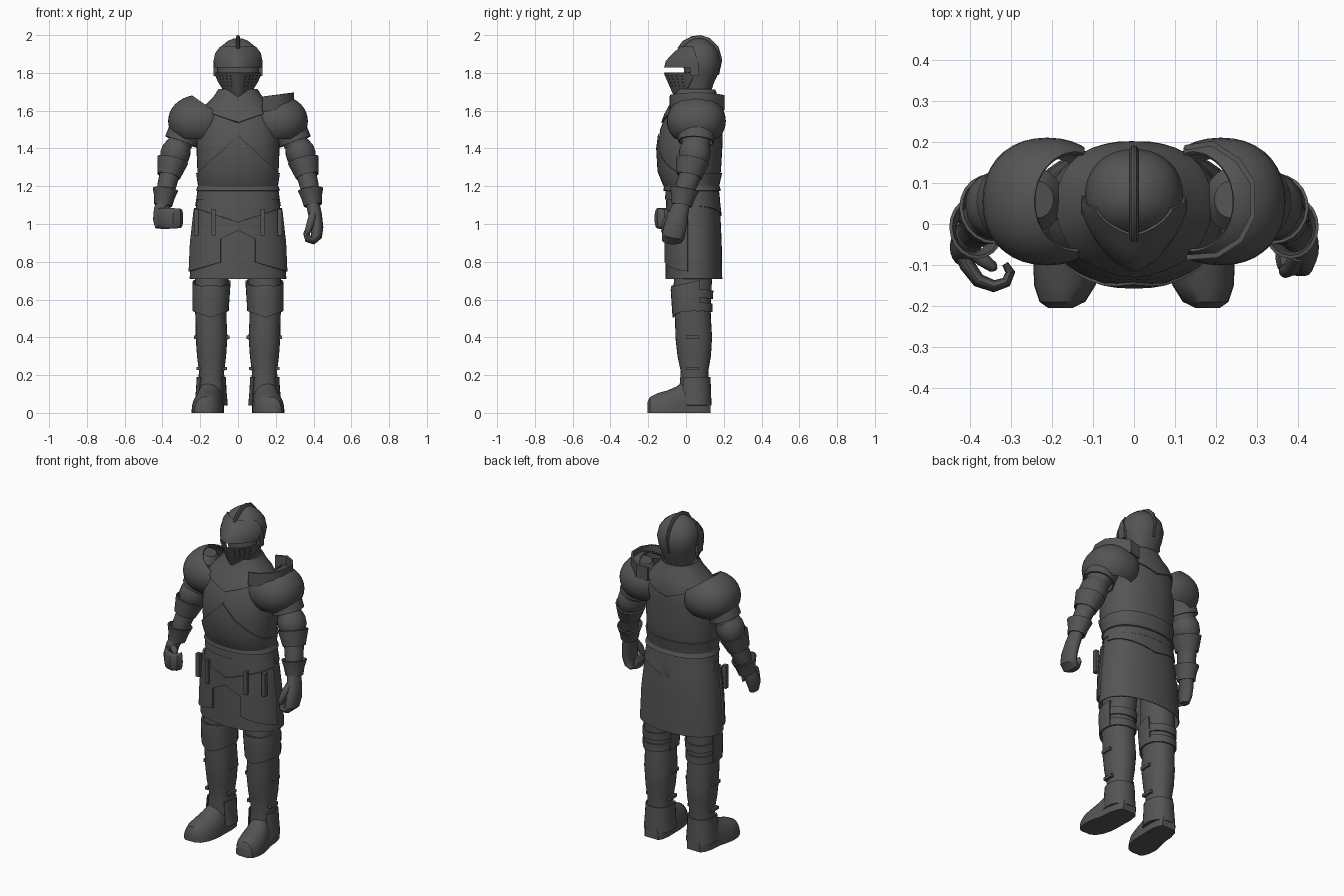
import bpy, bmesh, math
from mathutils import Vector, Matrix

old = bpy.data.objects.get("Cube")
if old:
    bpy.data.objects.remove(old, do_unlink=True)


def material(name, value):
    m = bpy.data.materials.new(name)
    m.use_nodes = True
    m.diffuse_color = (value, value, value, 1)
    bsdf = next(n for n in m.node_tree.nodes if n.type == 'BSDF_PRINCIPLED')
    bsdf.inputs["Base Color"].default_value = m.diffuse_color
    bsdf.inputs["Roughness"].default_value = 0.6
    return m


STEEL = material("dark steel", 0.09)
HOLE = material("hole black", 0.015)
made = []


def finish(name, bm, s=1, thick=0, mat=STEEL):
    if s < 0:
        bmesh.ops.scale(bm, vec=(-1, 1, 1), verts=bm.verts)
        bmesh.ops.reverse_faces(bm, faces=bm.faces)
    me = bpy.data.meshes.new(name)
    bm.to_mesh(me)
    bm.free()
    me.materials.append(mat)
    ob = bpy.data.objects.new(name, me)
    bpy.context.collection.objects.link(ob)
    if thick:
        mod = ob.modifiers.new("thickness", 'SOLIDIFY')
        mod.thickness, mod.offset = thick, 1
    made.append(ob)


def skin(name, rings, s=1, thick=0, cuts=(), mat=STEEL):
    """Skin closed rings; a thickness makes an open shell, cuts keep the normal's side."""
    bm = bmesh.new()
    rows = [[bm.verts.new(p) for p in r] for r in rings]
    n = len(rows[0])
    for a, b in zip(rows, rows[1:]):
        for i in range(n):
            bm.faces.new((a[i], a[(i + 1) % n], b[(i + 1) % n], b[i]))
    caps = [bm.faces.new(rows[0]), bm.faces.new(rows[-1])]
    bmesh.ops.recalc_face_normals(bm, faces=bm.faces)
    if thick:
        bmesh.ops.delete(bm, geom=caps, context='FACES_ONLY')
    for co, no in cuts:
        bmesh.ops.bisect_plane(bm, geom=bm.verts[:] + bm.edges[:] + bm.faces[:],
                               plane_co=co, plane_no=no, clear_inner=True)
    finish(name, bm, s, thick, mat)


def spow(v, e):
    return math.copysign(abs(v) ** e, v)


def oval_point(z, rx, yf, yb, cx, cy, ef, t):
    e = ef if math.sin(t) < 0 else 2.2
    y = spow(math.sin(t), 2 / e)
    return Vector((cx + rx * spow(math.cos(t), 2 / e), cy + y * ((cy - yf) if y < 0 else (yb - cy)), z))


def hull(levels, g=0, cy=None, ef=2.2, n=40):
    """Level rings from (z, half width, front y, back y, centre x)."""
    out = []
    for z, rx, yf, yb, *cx in levels:
        c = (yf + yb) / 2 if cy is None else cy
        out.append([oval_point(z, rx + g, yf - g, yb + g, cx[0] if cx else 0, c, ef, math.tau * i / n)
                    for i in range(n)])
    return out


def tube(path, wide=(0, 1, 0), n=20):
    """Rings square to a path of (point, thin radius, wide radius)."""
    pts = [Vector(p[0]) for p in path]
    out = []
    for i, (_, a, b) in enumerate(path):
        t = (pts[min(i + 1, len(pts) - 1)] - pts[max(i - 1, 0)]).normalized()
        u = t.cross(Vector(wide)).normalized()
        w = u.cross(t)
        out.append([pts[i] + u * a * math.cos(k) + w * b * math.sin(k)
                    for k in (math.tau * j / n for j in range(n))])
    return out


def box(name, at, size, s=1):
    bm = bmesh.new()
    bmesh.ops.create_cube(bm, size=1, matrix=Matrix.Translation(at) @ Matrix.Diagonal((*size, 1)))
    finish(name, bm, s)


# Torso with gorget and lower breastplate
TORSO = [(1.18, .20, -.10, .165), (1.21, .205, -.115, .17), (1.28, .215, -.143, .185), (1.4, .22, -.15, .192),
         (1.5, .215, -.137, .195), (1.58, .195, -.105, .192), (1.63, .16, -.078, .18),
         (1.67, .12, -.055, .16), (1.71, .095, -.04, .145)]
skin("torso", hull(TORSO))
skin("gorget", hull(TORSO, .002), thick=.008,
     cuts=[((0, 0, 1.535), (k, 0, 1)) for k in (-.35, .35)])
skin("lower_breastplate", hull(TORSO, .001), thick=.007,
     cuts=[((0, 0, 1.47), (k, 0, -1)) for k in (-.95, .95)] + [((0, .02, 0), (0, -1, 0))])
skin("back_waist_plate", hull(TORSO, .001), thick=.007,
     cuts=[((0, 0, 1.27), (0, 0, -1)), ((0, .02, 0), (0, 1, 0))])
skin("waist_flange", hull([(1.175, .215, -.112, .178), (1.2, .205, -.108, .168)]), thick=.008)

# Belt, skirt and hip plates
SKIRT = [(.71, .252, -.105, .188), (.9, .243, -.105, .185), (1.05, .225, -.104, .178), (1.14, .21, -.1, .168)]
skin("skirt", hull(SKIRT), thick=.004)
skin("belt", hull([(1.13, .213, -.103, .172), (1.185, .206, -.1, .166)]), thick=.008)
skin("back_fauld", hull(SKIRT, .002), thick=.008,
     cuts=[((0, 0, 1.04), (k, 0, 1)) for k in (-.25, .25)] + [((0, .04, 0), (0, 1, 0))])
PLATE_TOP = ((0, 0, 1.01), (.33, 0, -1))
for s, side in ((1, "left"), (-1, "right")):
    skin(side + "_hip_plate", hull(SKIRT, .006), s, .01,
         [PLATE_TOP, ((.09, 0, 0), (1, 0, 0)), ((0, .01, 0), (0, -1, 0)), ((0, 0, .825), (.3, 0, 1))])
    skin(side + "_hip_plate_arch", hull(SKIRT, .006), s, .01,
         [PLATE_TOP, ((0, 0, 0), (1, 0, 0)), ((.09, 0, 0), (-1, 0, 0)), ((0, 0, 0), (0, -1, 0)),
          ((0, 0, .965), (.5, 0, 1))])
    box(side + "_inner_strap", (.13, -.108, 1.01), (.022, .018, .14), s)
    box(side + "_outer_strap", (.222, -.062, 1.01), (.024, .026, .14), s)

# Helmet skull, crest, visor and slit
SKULL = [(1.69, .08, -.02, .13), (1.74, .09, -.02, .145), (1.8, .11, -.01, .172), (1.86, .12, -.015, .183),
         (1.91, .11, -.025, .172), (1.945, .085, -.008, .148), (1.97, .052, .02, .118), (1.983, .02, .05, .09)]
skin("helmet_skull", hull(SKULL, cy=.065))
skin("helmet_crest", tube([((0, -.035, 1.925), .012, .011), ((0, -.01, 1.957), .014, .011),
                           ((0, .035, 1.981), .014, .011), ((0, .075, 1.986), .014, .011),
                           ((0, .12, 1.972), .014, .011), ((0, .16, 1.932), .014, .011),
                           ((0, .18, 1.87), .012, .011), ((0, .165, 1.79), .01, .011)], (1, 0, 0), 10))
UPPER = [(1.828, .12, -.108, .1), (1.86, .122, -.1, .1), (1.9, .114, -.062, .1), (1.935, .09, -.022, .1)]
LOWER = [(1.675, .055, -.055, .08), (1.70, .078, -.066, .09), (1.75, .1, -.088, .1), (1.802, .118, -.11, .1)]
skin("upper_visor", hull(UPPER, cy=.045, ef=1.5), thick=.008, cuts=[((0, .07, 1.83), (0, -1, -.3))])
skin("lower_visor", hull(LOWER, cy=.045, ef=1.5), thick=.008, cuts=[((0, .05, 1.8), (0, -1, .5))])
for s, side in ((1, "left"), (-1, "right")):
    box(side + "_visor_hinge", (.119, .045, 1.82), (.02, .045, .075), s)

# Breathing holes as thin discs on the visor
bm = bmesh.new()
for a, b, f in ((1, 2, .7), (2, 3, .05), (2, 3, .38), (2, 3, .7)):
    for t in (-.55, -.75, -.95, -1.15):
        for m in (t, -math.pi - t):
            def on_visor(f, m):
                lev = [x + (y - x) * f for x, y in zip(LOWER[a], LOWER[b])]
                return oval_point(*lev, 0, .045, 1.5, m)
            p = on_visor(f, m)
            no = (on_visor(f, m + .02) - p).cross(on_visor(f + .02, m) - p).normalized()
            bmesh.ops.create_circle(bm, cap_ends=True, segments=8, radius=.006,
                                    matrix=Matrix.Translation(p + no * .0095) @ no.to_track_quat('Z', 'Y').to_matrix().to_4x4())
finish("visor_holes", bm, mat=HOLE)

LEG = [(.04, .078, -.035, .125, .142), (.13, .07, -.035, .122, .142), (.22, .067, -.028, .118, .14),
       (.3, .077, -.045, .132, .14), (.4, .084, -.056, .138, .14), (.5, .082, -.058, .132, .143),
       (.56, .084, -.062, .13, .145), (.65, .087, -.068, .135, .142), (.72, .088, -.062, .138, .138),
       (.9, .085, -.05, .14, .13)]
# Sabaton sections: y, centre x, half width, height
FOOT = [(-.205, .18, .03, .055), (-.19, .175, .056, .085), (-.15, .169, .075, .105), (-.1, .163, .083, .118),
        (-.05, .156, .08, .14), (-.01, .15, .074, .17), (.06, .146, .072, .17), (.11, .143, .06, .13),
        (.13, .142, .045, .09)]
ARM = [((.235, .06, 1.645), .04, .045), ((.245, .06, 1.61), .075, .08), ((.275, .058, 1.5), .077, .086),
       ((.31, .052, 1.42), .064, .073), ((.335, .045, 1.36), .06, .068), ((.36, .025, 1.27), .054, .06),
       ((.378, 0, 1.2), .05, .055), ((.392, -.018, 1.11), .04, .045)]
# Pauldron as a cut ellipsoid
BALL = [(1.545 + .13 * math.sin(a), .15 * math.cos(a), .055 - .148 * math.cos(a), .055 + .148 * math.cos(a), .212)
        for a in (math.radians(d) for d in range(-80, 81, 10))]

for s, side in ((1, "left"), (-1, "right")):
    # Legs and feet
    skin(side + "_leg", hull(LEG, n=28), s)
    skin(side + "_knee_guard", hull(LEG, .003, n=28), s, .01,
         [((.145, 0, .505), (k, 0, 1)) for k in (-.4, .4)]
         + [((0, .07, 0), (0, -1, 0)), ((0, 0, .685), (0, .25, -1))])
    for z in (.55, .62):
        skin(side + "_knee_band", hull(LEG, .002, n=28), s, .008,
             [((0, 0, z), (0, .12, 1)), ((0, 0, z + .045), (0, -.12, -1))])
    skin(side + "_ankle_flap", hull(LEG, .003, n=28), s, .007,
         [((0, 0, .19), (0, 0, -1)), ((0, -.01, .1), (0, 1, 0))])
    for z, out in ((.4, .083), (.235, .07)):
        for k in (-1, 1):
            box(side + "_greave_buckle", (.14 + k * out, .035, z), (.022, .07, .018), s)
    skin(side + "_sabaton", [[(cx + w * math.cos(k), y, max(0, h * spow(math.sin(k), .8)))
                              for k in (math.tau * i / 28 for i in range(28))] for y, cx, w, h in FOOT], s)

    # Arms with overlapping plates
    skin(side + "_arm", tube(ARM), s)
    skin(side + "_upper_arm_plate", tube([((.268, .058, 1.53), .078, .088), ((.302, .053, 1.435), .08, .088)]), s, .008)
    skin(side + "_elbow_guard", tube([((.31, .052, 1.42), .066, .074), ((.325, .048, 1.39), .078, .083),
                                      ((.338, .043, 1.355), .078, .083), ((.35, .035, 1.32), .06, .066)]), s)
    skin(side + "_forearm_flare", tube([((.345, .037, 1.34), .076, .08), ((.367, .017, 1.255), .054, .06)]), s, .008)
    skin(side + "_gauntlet_cuff", tube([((.384, -.008, 1.185), .06, .07), ((.39, -.016, 1.14), .046, .054),
                                        ((.396, -.023, 1.1), .04, .046)]), s, .008)

    # Shoulder plates
    skin(side + "_pauldron", hull(BALL, n=36), s, .008,
         [((.125, 0, 0), (1, 0, 0)), ((.235, 0, 1.668), (.68, 0, -1)), ((0, 0, 1.455), (0, 0, 1))])

# Raised neck guard on the left shoulder
GUARD = [(.128, -.075), (.2, -.07), (.255, -.035), (.283, .02), (.283, .1), (.25, .15), (.19, .19), (.125, .18)]
bm = bmesh.new()
rows = [[bm.verts.new((x, y, z + .13 * (x - .13))) for x, y in GUARD] for z in (1.595, 1.675)]
for i in range(len(GUARD) - 1):
    bm.faces.new((rows[0][i], rows[0][i + 1], rows[1][i + 1], rows[1][i]))
finish("left_neck_guard", bm, 1, .013)

# Left hand hanging with fingers curled inward
skin("left_hand", tube([((.393, -.02, 1.12), .036, .042), ((.408, -.04, 1.05), .036, .052),
                        ((.418, -.058, .98), .034, .06), ((.415, -.068, .935), .03, .06),
                        ((.395, -.072, .912), .022, .055), ((.372, -.072, .918), .019, .052),
                        ((.362, -.07, .95), .017, .048), ((.366, -.068, .975), .01, .038)]))
skin("left_thumb", tube([((.4, -.075, 1.06), .02, .02), ((.385, -.108, 1.01), .02, .019),
                         ((.37, -.115, .96), .017, .017), ((.365, -.113, .945), .008, .008)], n=12))

# Right hand curled as if around a pole
skin("right_palm", tube([((-.393, -.02, 1.12), .036, .042), ((-.41, -.04, 1.075), .036, .046),
                         ((-.418, -.058, 1.02), .032, .046), ((-.416, -.062, .98), .022, .034)]))
skin("right_fingers", tube([((-.425, -.05, 1.03), .02, .05), ((-.408, -.1, 1.03), .019, .056),
                            ((-.38, -.138, 1.03), .017, .056), ((-.342, -.152, 1.03), .015, .054),
                            ((-.312, -.142, 1.03), .013, .052), ((-.302, -.118, 1.03), .012, .05),
                            ((-.315, -.097, 1.03), .008, .045)], (0, 0, 1)))
skin("right_thumb", tube([((-.4, -.06, 1.07), .019, .019), ((-.372, -.085, 1.075), .018, .018),
                          ((-.345, -.105, 1.06), .014, .014), ((-.338, -.11, 1.055), .006, .006)], n=12))

# Apply thickness, then smooth with sharp edges
bpy.ops.object.select_all(action='DESELECT')
for ob in made:
    ob.select_set(True)
bpy.context.view_layer.objects.active = made[0]
bpy.ops.object.convert(target='MESH')
bpy.ops.object.shade_smooth_by_angle(angle=math.radians(35))
